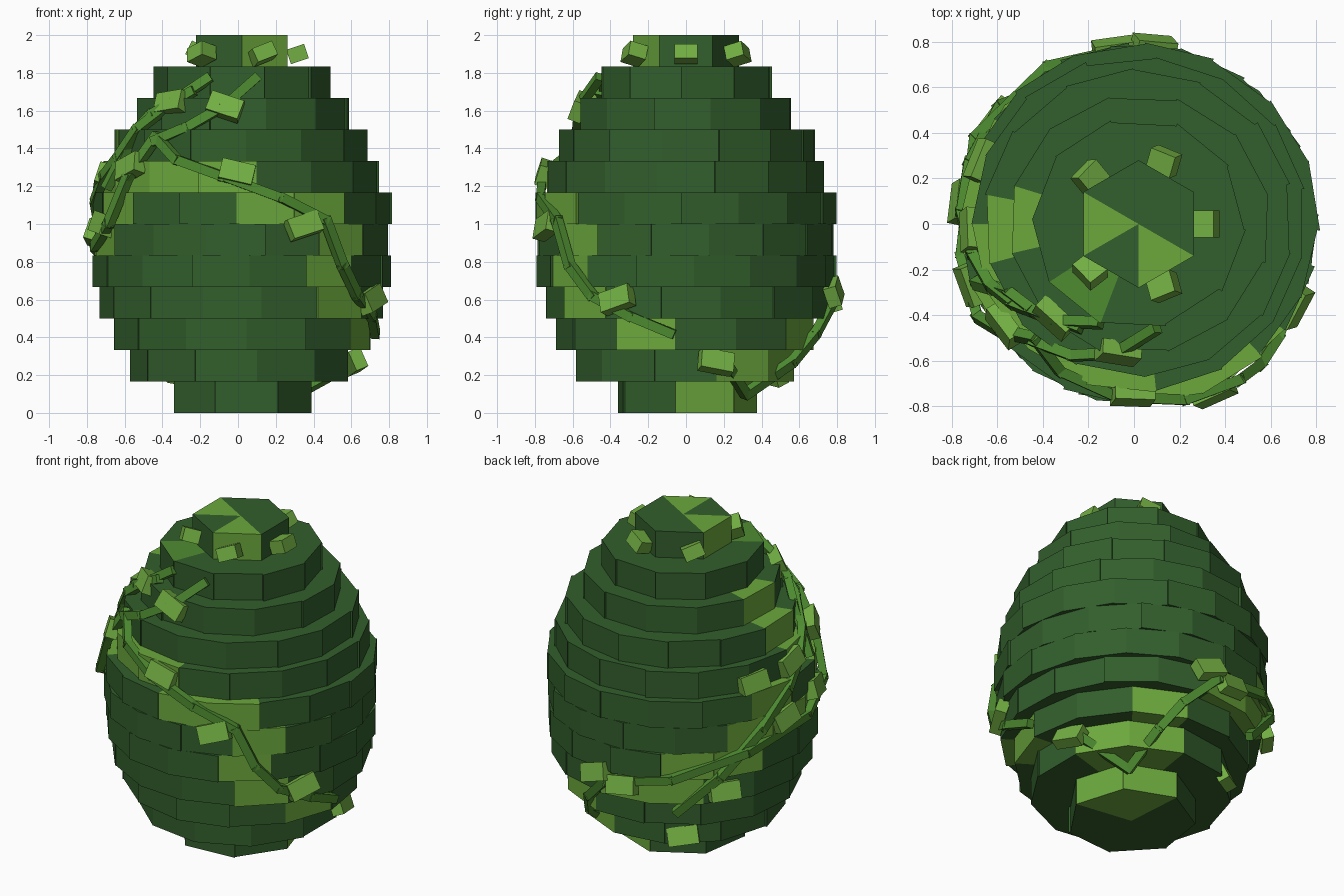
import bpy, bmesh, math, random
from mathutils import Vector, Matrix

if "Cube" in bpy.data.objects:
    bpy.data.objects.remove(bpy.data.objects["Cube"])

random.seed(4)

def material(name, rgb):
    m = bpy.data.materials.new(name)
    m.diffuse_color = (*rgb, 1)
    m.use_nodes = True
    m.node_tree.nodes["Principled BSDF"].inputs["Base Color"].default_value = m.diffuse_color
    return m

DARK = material("dark green", (0.032, 0.113, 0.025))
MOSS = material("moss green", (0.150, 0.395, 0.046))
VINE = material("vine green", (0.076, 0.262, 0.030))
LEAF = material("leaf green", (0.170, 0.430, 0.056))

# (radius, sides, azimuth of one corner) for each stacked layer
LAYERS = [(.375, 7, 30), (.58, 11, 8), (.68, 13, 2), (.75, 15, 8),
          (.785, 16, 3), (.785, 16, 9), (.785, 16, -2), (.735, 15, 6),
          (.675, 14, 2), (.572, 12, 13), (.46, 10, 15), (.28, 6, 0)]
H = 2 / 12
CX = 0.02

# vine paths as (azimuth from the front, height)
VINES = {
    "front_vine": [(-42, 1.46), (-28, 1.34), (-7, 1.25), (15, 1.14), (33, 1.02),
                   (41, .78), (51, .62), (67, .51), (84, .42)],
    "left_vine": [(-22, 1.77), (-40, 1.65), (-58, 1.5), (-68, 1.35), (-80, 1.25),
                  (-94, 1.12), (-110, .93), (-130, .68), (-148, .44)],
    "back_vine": [(-42, 1.46), (-52, 1.25), (-60, 1.0), (-80, .88), (-118, .82),
                  (-150, .68), (-180, .6), (-195, .42), (-205, .27), (-222, .1),
                  (-250, .26)],
    "branch_vine": [(9, 1.77), (-10, 1.62), (-27, 1.51), (-42, 1.44)],
    "upper_left_vine": [(-30, 1.7), (-52, 1.58), (-62, 1.48), (-70, 1.2)],
}
LEAVES = [(-9, 1.62), (-2, 1.27), (24, .99), (62, .6), (-53, 1.3), (-70, 1.0),
          (-42, 1.64), (-88, 1.25), (-112, 1.22), (-97, .95), (-127, .58),
          (-172, .6), (-145, .21), (105, .27), (175, .64)]
# mossy azimuth spans set directly, for layers the vine trail covers too widely
SPANS = {3: (24, 56), 4: (24, 50), 7: (-36, 0), 8: (-105, -66), 9: (-110, -75)}

def radius(z):
    t = min(max(z / H - 0.5, 0), 10.999)
    i = int(t)
    return LAYERS[i][0] * (1 - (t - i)) + LAYERS[i + 1][0] * (t - i)

def polar(az, z, r):
    a = math.radians(az)
    return Vector((CX + r * math.sin(a), -r * math.cos(a), z))

def hug(az):
    # vines and leaves lie closer to the wall on the left side
    return -0.005 if -115 < az < -60 else 0.018

def finish(bm, name, mats):
    bmesh.ops.recalc_face_normals(bm, faces=bm.faces)
    me = bpy.data.meshes.new(name)
    bm.to_mesh(me)
    bm.free()
    for m in mats:
        me.materials.append(m)
    ob = bpy.data.objects.new(name, me)
    bpy.context.collection.objects.link(ob)

def box(bm, centre, x, y, size):
    # box with local x along x, local z close to the outward direction y
    x = x.normalized()
    side = y.cross(x).normalized()
    m = Matrix((x, side, x.cross(side))).transposed().to_4x4()
    m = Matrix.Translation(centre) @ m @ Matrix.Diagonal((*size, 1))
    bmesh.ops.create_cube(bm, size=1, matrix=m)

# points along the vines, used to choose the mossy bricks
trail = []
for name in ("front_vine", "left_vine", "back_vine"):
    path = VINES[name]
    for (a0, z0), (a1, z1) in zip(path, path[1:]):
        trail += [(a0 + (a1 - a0) * k / 8, z0 + (z1 - z0) * k / 8) for k in range(9)]

def mossy(layer, start, step):
    mid = (start + step / 2 + 180) % 360 - 180
    if layer == 11:
        return int(round(start)) % 360 in (0, 240)
    if layer in SPANS:
        lo, hi = SPANS[layer]
        if lo <= mid <= hi:
            return True
        if layer > 7 or -45 < mid < 120:
            return False
    hits = sum(1 for a, z in trail
               if int(z / H) == layer and (a - start) % 360 < step)
    return hits >= (2 if layer < 2 else 3)

# stacked brick layers made of wedges with slightly uneven radii
for i, (r, n, phase) in enumerate(LAYERS):
    bm = bmesh.new()
    step = 360 / n
    z0, z1 = i * H, (i + 1) * H
    for k in range(n):
        s = phase + k * step
        rr = r if i == 11 else r + random.uniform(-0.006, 0.012)
        a, b, c, d, lo, hi = [bm.verts.new(p) for p in (
            polar(s, z0, rr), polar(s + step, z0, rr), polar(s + step, z1, rr),
            polar(s, z1, rr), (CX, 0, z0), (CX, 0, z1))]
        idx = int(mossy(i, s, step))
        for vs in ((a, b, c, d), (d, c, hi), (b, a, lo), (a, d, hi, lo), (c, b, lo, hi)):
            bm.faces.new(vs).material_index = idx
        if i == 10 and idx:   # the upper mossy brick is green on top only
            bm.faces.ensure_lookup_table()
            bm.faces[-5].material_index = 0
            bm.faces[-4].material_index = 2
    finish(bm, f"brick_layer_{i + 1}", [DARK, MOSS, VINE])

# vines made of straight box segments
for name, path in VINES.items():
    bm = bmesh.new()
    pts = [polar(a, z, radius(z) + hug(a)) for a, z in path]
    for p, q in zip(pts, pts[1:]):
        mid = (p + q) / 2
        out = Vector((mid.x - CX, mid.y, 0)).normalized()
        box(bm, mid + out * 0.012, q - p, out, ((q - p).length + 0.03, 0.05, 0.045))
    finish(bm, name, [VINE])

# leaf blocks along the vines
bm = bmesh.new()
for az, z in LEAVES:
    c = polar(az, z, radius(z) + hug(az) + 0.005)
    out = Vector((c.x - CX, c.y, 0.25)).normalized()
    t = Vector((math.cos(math.radians(az)), math.sin(math.radians(az)),
                random.uniform(-0.4, 0.4)))
    box(bm, c, t, out, (0.18, 0.11, 0.07))
finish(bm, "leaf_blocks", [LEAF])

# small buds around the crown
bm = bmesh.new()
for az in (22, 90, 158, 226, 314):
    c = polar(az, 1.9, 0.295)
    out = Vector((c.x - CX, c.y, 0.1)).normalized()
    t = Vector((math.cos(math.radians(az)), math.sin(math.radians(az)),
                0 if az == 90 else random.uniform(-0.4, 0.4)))
    box(bm, c, t, out, (0.12, 0.08, 0.1))
finish(bm, "crown_buds", [LEAF])
